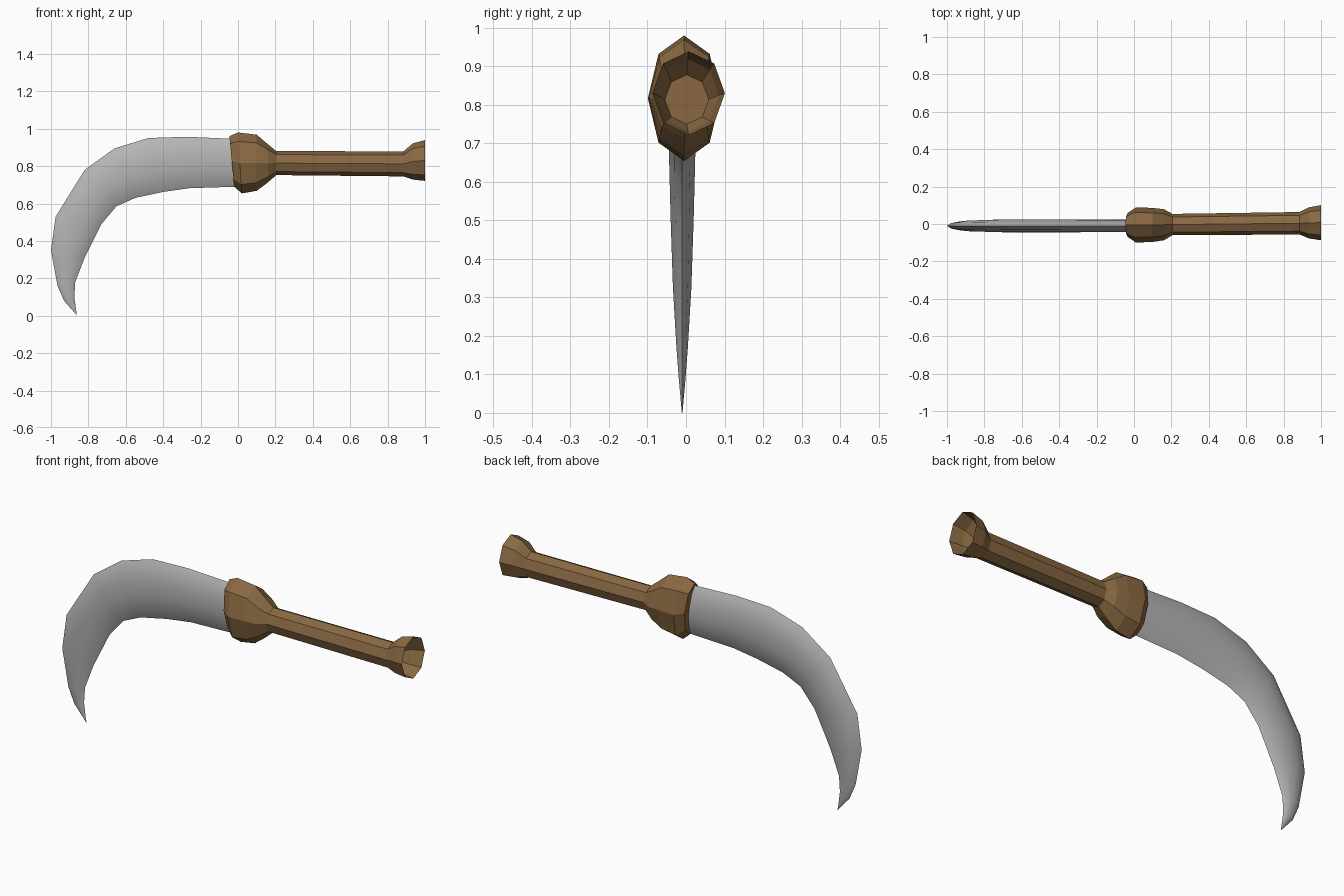
import bpy, bmesh, math

if "Cube" in bpy.data.objects:
    bpy.data.objects.remove(bpy.data.objects["Cube"])

def material(name, rgb):
    m = bpy.data.materials.new(name)
    m.diffuse_color = (*rgb, 1)
    m.use_nodes = True
    m.node_tree.nodes["Principled BSDF"].inputs["Base Color"].default_value = m.diffuse_color
    return m

steel = material("blade grey", (0.46, 0.46, 0.46))
wood = material("handle brown", (0.25, 0.14, 0.055))

def loft(name, rings, mat, smooth=False):
    """Skin closed rings of equal length and cap both ends."""
    bm = bmesh.new()
    vs = [[bm.verts.new(p) for p in r] for r in rings]
    n = len(rings[0])
    for a, b in zip(vs, vs[1:]):
        for i in range(n):
            j = (i + 1) % n
            bm.faces.new((a[i], a[j], b[j], b[i]))
    bm.faces.new(vs[0])
    bm.faces.new(vs[-1])
    bmesh.ops.recalc_face_normals(bm, faces=bm.faces)
    if smooth:
        bmesh.ops.remove_doubles(bm, verts=bm.verts, dist=1e-5)
    me = bpy.data.meshes.new(name)
    bm.to_mesh(me)
    bm.free()
    me.materials.append(mat)
    ob = bpy.data.objects.new(name, me)
    bpy.context.collection.objects.link(ob)
    if smooth:
        bpy.context.view_layer.objects.active = ob
        ob.select_set(True)
        bpy.ops.object.shade_smooth_by_angle(angle=math.radians(50))
        ob.select_set(False)
    return ob

def octagon(x, cy, cz, ry, rz, tilt=0):
    """Eight-sided ring across x; tilt leans the top towards -x."""
    return [(x - tilt * math.cos(a), cy + ry * math.sin(a), cz + rz * math.cos(a))
            for a in (k * math.pi / 4 for k in range(8))]

# Handle: guard collar, grip, flared pommel with a recessed end
loft("handle", [
    octagon(-0.033, -0.005, 0.825, 0.065, 0.135, 0.013),
    octagon(0.01, -0.005, 0.817, 0.094, 0.163, 0.01),
    octagon(0.10, -0.005, 0.818, 0.091, 0.150, 0),
    octagon(0.16, -0.004, 0.815, 0.083, 0.102, 0),
    octagon(0.205, -0.003, 0.816, 0.057, 0.064),
    octagon(0.885, 0.004, 0.812, 0.060, 0.067),
    octagon(0.935, 0.006, 0.825, 0.083, 0.097),
    octagon(1.0, 0.007, 0.83, 0.094, 0.109),
    octagon(0.935, 0.005, 0.825, 0.080, 0.094),
    octagon(0.888, 0.002, 0.814, 0.057, 0.064),
], wood)

# Blade: lens section swept between the spine and the inner edge
spine = [(0.0, 0.945), (-0.28, 0.957), (-0.48, 0.95), (-0.66, 0.895), (-0.82, 0.78),
         (-0.975, 0.53), (-1.0, 0.35), (-0.965, 0.16), (-0.93, 0.08), (-0.86, 0.0)]
edge = [(0.0, 0.69), (-0.26, 0.682), (-0.40, 0.662), (-0.55, 0.63), (-0.65, 0.585),
        (-0.73, 0.49), (-0.82, 0.31), (-0.87, 0.18), (-0.875, 0.10), (-0.862, 0.002)]
thick = [0.033, 0.034, 0.035, 0.035, 0.034, 0.03, 0.024, 0.015, 0.009, 0.001]
section = [(0, 0), (0.12, 0.6), (0.35, 0.95), (0.6, 1), (0.85, 0.6),
           (1, 0), (0.85, -0.6), (0.6, -1), (0.35, -0.95), (0.12, -0.6)]
loft("blade", [[(s[0] + (e[0] - s[0]) * t, -0.010 + h * w, s[1] + (e[1] - s[1]) * t)
                for t, h in section]
               for s, e, w in zip(spine, edge, thick)], steel, True)
